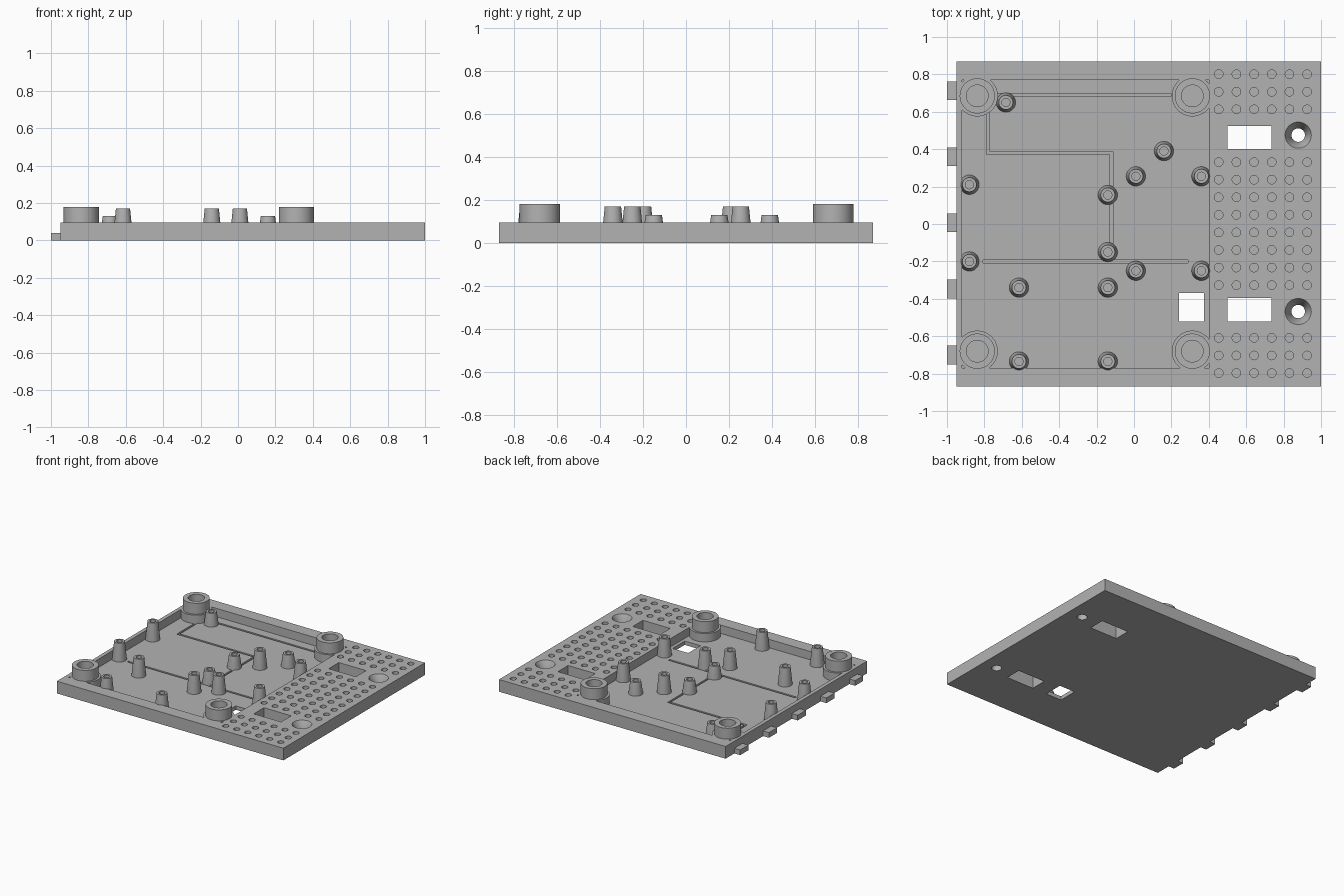
import bpy, bmesh, math
from mathutils import Matrix

cube = bpy.data.objects.get("Cube")
if cube:
    bpy.data.objects.remove(cube, do_unlink=True)

grey = bpy.data.materials.new("plain_grey")
grey.use_nodes = True
GREY = (0.45, 0.45, 0.45, 1)
grey.diffuse_color = GREY
grey.node_tree.nodes["Principled BSDF"].inputs["Base Color"].default_value = GREY

TOP, FLOOR = 0.095, 0.03


def finish(name, bm):
    bmesh.ops.recalc_face_normals(bm, faces=bm.faces)
    mesh = bpy.data.meshes.new(name)
    bm.to_mesh(mesh)
    bm.free()
    mesh.materials.append(grey)
    obj = bpy.data.objects.new(name, mesh)
    bpy.context.collection.objects.link(obj)
    return obj


def box(name, x0, x1, y0, y1, z0, z1):
    bm = bmesh.new()
    place = Matrix.Translation(((x0 + x1) / 2, (y0 + y1) / 2, (z0 + z1) / 2))
    size = Matrix.Diagonal((x1 - x0, y1 - y0, z1 - z0, 1))
    bmesh.ops.create_cube(bm, size=1, matrix=place @ size)
    return finish(name, bm)


def lathe(name, x, y, profile, sides=40):
    """Turn a profile of (radius, z) points, on-axis points closing the ends."""
    bm = bmesh.new()
    verts = [bm.verts.new((x + r, y, z)) for r, z in profile]
    edges = [bm.edges.new(pair) for pair in zip(verts, verts[1:])]
    bmesh.ops.spin(bm, geom=verts + edges, cent=(x, y, 0), axis=(0, 0, 1),
                   angle=math.tau, steps=sides, use_merge=False)
    bmesh.ops.remove_doubles(bm, verts=bm.verts, dist=0.0001)
    return finish(name, bm)


def smooth(obj):
    bpy.ops.object.select_all(action="DESELECT")
    obj.select_set(True)
    bpy.context.view_layer.objects.active = obj
    bpy.ops.object.shade_smooth_by_angle(angle=math.radians(30))


def cut(target, cutter):
    mod = target.modifiers.new("cut", "BOOLEAN")
    mod.operation = "DIFFERENCE"
    mod.solver = "EXACT"
    mod.object = cutter
    bpy.context.view_layer.objects.active = target
    bpy.ops.object.modifier_apply(modifier=mod.name)
    bpy.data.objects.remove(cutter, do_unlink=True)


# Base plate with its sunken equipment bay
plate = box("base_plate", -0.95, 1, -0.87, 0.87, 0, TOP)
cut(plate, box("bay_cutter", -0.92, 0.40, -0.77, 0.77, FLOOR, 0.2))

# Narrow wiring channels in the bay floor
W = 0.008
for x0, x1, y0, y1 in ((-0.78, 0.19, 0.69, 0.69), (-0.78, -0.78, 0.38, 0.69),
                       (-0.78, -0.12, 0.38, 0.38), (-0.12, -0.12, -0.2, 0.38),
                       (-0.8, 0.28, -0.2, -0.2)):
    cut(plate, box("channel_cutter", x0 - W, x1 + W, y0 - W, y1 + W, 0.016, 0.06))

# Rectangular openings through the plate
for x0, x1, y0, y1 in ((0.50, 0.735, 0.40, 0.525), (0.50, 0.735, -0.52, -0.395),
                       (0.24, 0.375, -0.52, -0.37)):
    cut(plate, box("opening_cutter", x0, x1, y0, y1, -0.1, 0.2))

# Countersunk screw holes
for y in (0.475, -0.468):
    cut(plate, lathe("screw_cutter", 0.878, y,
                     [(0, -0.05), (0.036, -0.05), (0.036, 0.03),
                      (0.07, TOP), (0.07, 0.2), (0, 0.2)]))

# Grid of blind holes, leaving gaps around the openings
bm = bmesh.new()
for row in range(18):
    if row in (3, 4, 13, 14):
        continue
    for col in range(6):
        place = Matrix.Translation((0.453 + 0.0945 * col, -0.797 + 0.094 * row, 0.13))
        bmesh.ops.create_cone(bm, cap_ends=True, segments=20, radius1=0.023,
                              radius2=0.023, depth=0.2, matrix=place)
cut(plate, finish("grid_cutter", bm))
smooth(plate)

# Corner bosses, each on a collar level with the plate
for x in (-0.838, 0.312):
    for y in (-0.68, 0.685):
        smooth(lathe("corner_boss", x, y,
                     [(0, 0.01), (0.11, 0.01), (0.11, TOP), (0.094, TOP),
                      (0.094, 0.18), (0.058, 0.18), (0.058, 0.08), (0, 0.08)], 48))

# Tapered standoffs with pilot holes
TALL, SHORT = 0.17, 0.13
standoffs = {
    TALL: [(-0.14, -0.34), (-0.615, -0.34), (-0.14, -0.735), (-0.615, -0.735),
           (0.01, 0.255), (0.01, -0.25), (0.36, 0.255), (0.36, -0.25),
           (-0.88, 0.21), (-0.88, -0.20)],
    SHORT: [(-0.685, 0.65), (0.16, 0.39), (-0.14, 0.155), (-0.14, -0.15)],
}
for height, spots in standoffs.items():
    for x, y in spots:
        smooth(lathe("standoff", x, y,
                     [(0, 0.01), (0.052, 0.01), (0.052, FLOOR), (0.038, height),
                      (0.022, height), (0.022, height - 0.07), (0, height - 0.07)], 28))

# Locating tabs along the right edge
for i in range(5):
    y = -0.7 + 0.353 * i
    box("edge_tab", -1, -0.94, y - 0.05, y + 0.05, 0, 0.04)
